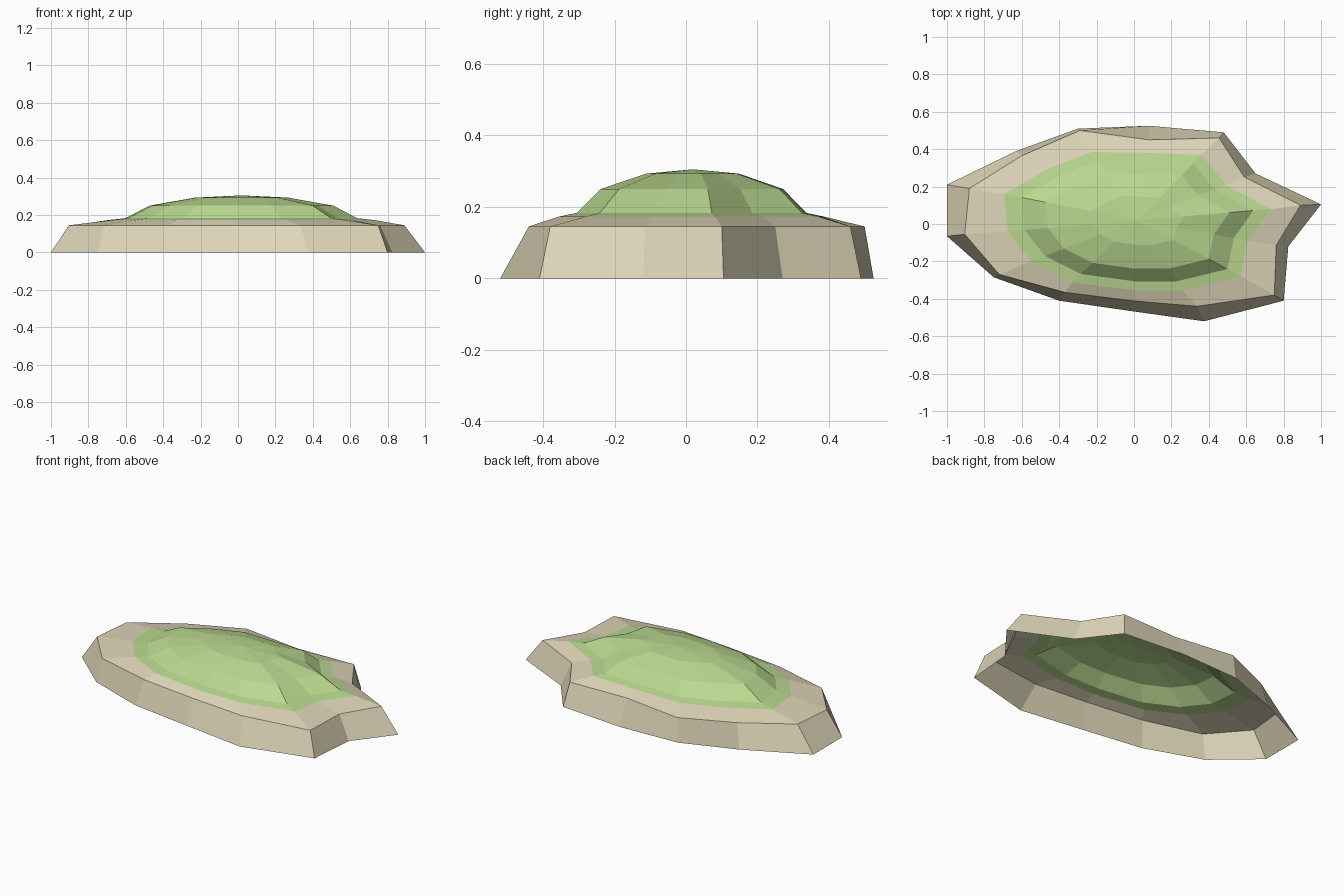
import bpy
import bmesh
from mathutils import Vector

default_cube = bpy.data.objects.get("Cube")
if default_cube:
    bpy.data.objects.remove(default_cube, do_unlink=True)


def make_material(name, colour):
    material = bpy.data.materials.new(name)
    material.use_nodes = True
    material.diffuse_color = colour
    material.node_tree.nodes["Principled BSDF"].inputs["Base Color"].default_value = colour
    return material


def at_height(outline, z):
    return [Vector((x, y, z)) for x, y in outline]


def shrink(outline, factor, centre=(0.02, 0.02)):
    cx, cy = centre
    return [(cx + (x - cx) * factor, cy + (y - cy) * factor) for x, y in outline]


def build_shell(name, rings, material, apex=None):
    """Bridge clockwise rings from the outside in, closing at an optional apex."""
    bm = bmesh.new()
    loops = [[bm.verts.new(point) for point in ring] for ring in rings]
    count = len(loops[0])
    for outer, inner in zip(loops, loops[1:]):
        for i in range(count):
            j = (i + 1) % count
            bm.faces.new((outer[j], outer[i], inner[i], inner[j]))
    if apex is not None:
        tip = bm.verts.new(apex)
        last = loops[-1]
        for i in range(count):
            bm.faces.new((last[(i + 1) % count], last[i], tip))
    mesh = bpy.data.meshes.new(name)
    bm.to_mesh(mesh)
    bm.free()
    mesh.materials.append(material)
    obj = bpy.data.objects.new(name, mesh)
    bpy.context.scene.collection.objects.link(obj)
    return obj


sand = make_material("pale sand", (0.73, 0.67, 0.48, 1))
grass = make_material("light grass green", (0.49, 0.69, 0.28, 1))

# Irregular outlines, clockwise from the right-hand end
foot = [(-1, .21), (-.63, .39), (-.3, .51), (.08, .525), (.48, .49),
        (.65, .27), (1, .105), (.825, -.12), (.8, -.41), (.375, -.52),
        (-.02, -.465), (-.4, -.41), (-.75, -.285), (-1, -.065)]
shoulder = [(-.88, .19), (-.6, .365), (-.29, .5), (.08, .45), (.455, .46),
            (.59, .25), (.89, .1), (.76, -.115), (.75, -.38), (.335, -.44),
            (-.01, -.41), (-.37, -.365), (-.72, -.27), (-.905, -.055)]
grass_edge = [(-.695, .16), (-.46, .295), (-.225, .385), (.07, .38), (.36, .37),
              (.49, .21), (.73, .08), (.61, -.09), (.57, -.28), (.26, -.355),
              (0, -.355), (-.33, -.31), (-.55, -.2), (-.675, -.04)]

# Sandy bank: sloping side wall and gently rising beach, open underneath
edge_ring = at_height(grass_edge, 0.173)
build_shell("sandy_bank",
            [at_height(foot, 0), at_height(shoulder, 0.145), edge_ring],
            sand)

# Grassy mound: narrow verge, steep side, then a shallow faceted dome
build_shell("grassy_mound",
            [edge_ring,
             at_height(shrink(grass_edge, 0.87), 0.183),
             at_height(shrink(grass_edge, 0.69), 0.25),
             at_height(shrink(grass_edge, 0.35), 0.293)],
            grass, apex=(0.02, 0.02, 0.305))
